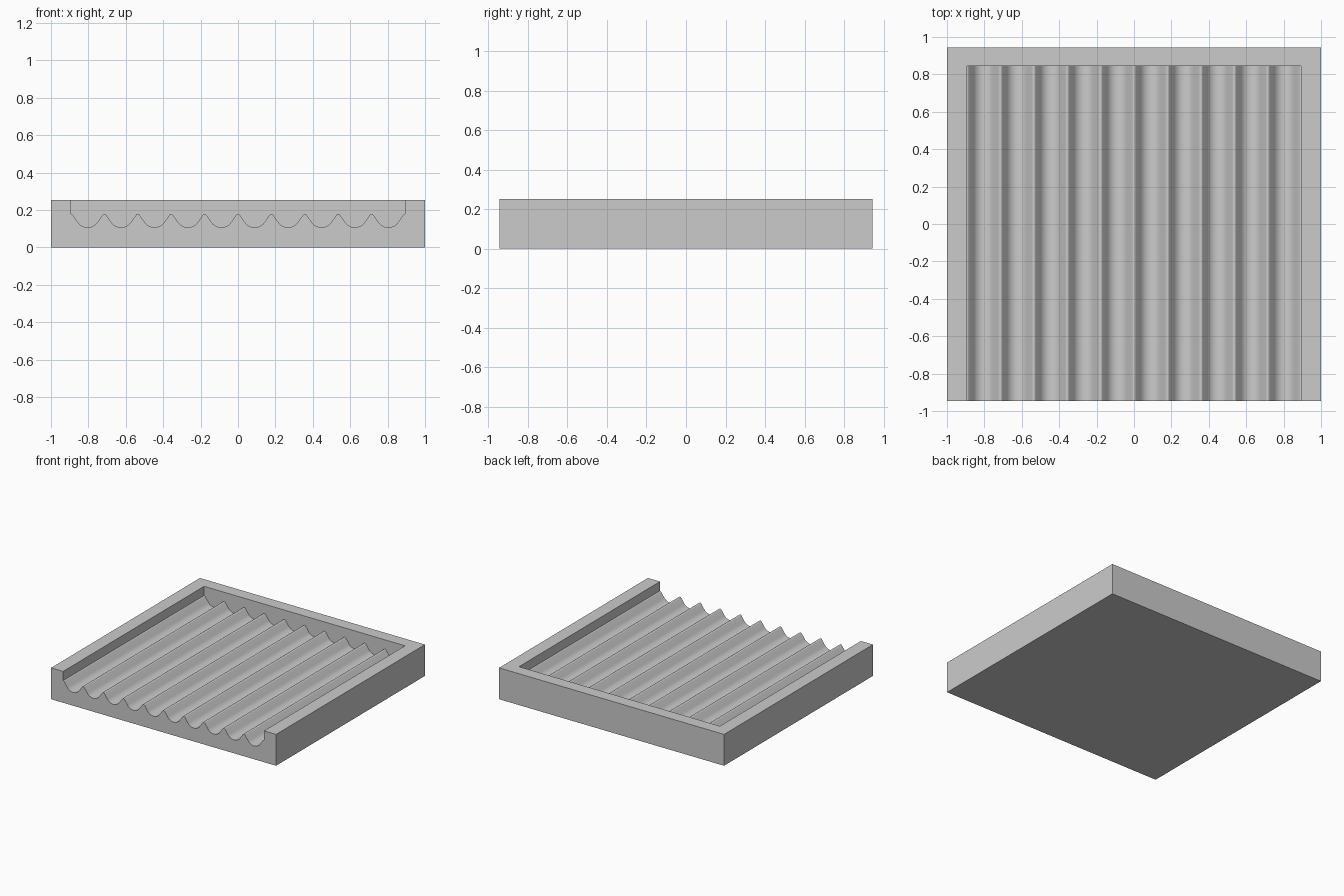
import bpy, bmesh, math

if "Cube" in bpy.data.objects:
    bpy.data.objects.remove(bpy.data.objects["Cube"])

W, D, H = 1.0, 0.945, 0.252        # half width, half depth, height
IN_X, IN_Y = 0.893, 0.845          # inner faces of side and back rims
N = 10                             # number of grooves
PITCH = 2 * IN_X / N
LOW, R, TIP = 0.107, 0.064, 0.012  # groove floor, groove radius, ridge radius
ANG = math.radians(55)
PEAK = 0.178


def half_groove(steps=7):
    """Offsets from groove centre up to ridge: groove arc, then ridge arc."""
    pts = []
    for i in range(steps + 1):
        a = ANG * i / steps
        pts.append((R * math.sin(a), LOW + R * (1 - math.cos(a))))
    for i in range(4):
        a = ANG * (1 - i / 3)
        pts.append((PITCH / 2 - TIP * math.sin(a), PEAK - TIP * (1 - math.cos(a))))
    return pts


# Wavy floor profile from left rim to right rim
half = half_groove()
profile = [(-IN_X, H), (-IN_X, PEAK)]
for k in range(N):
    cx = -IN_X + PITCH * (k + 0.5)
    groove = [(-x, z) for x, z in reversed(half)] + half[1:]
    profile += [(cx + x, z) for x, z in groove[1:]]
profile.append((IN_X, H))

bm = bmesh.new()
front = [bm.verts.new((x, -D, z)) for x, z in profile]
back = [bm.verts.new((x, IN_Y, z)) for x, z in profile]

# Outer box corners
fbl, fbr, ftr, ftl = [bm.verts.new((x, -D, z)) for x, z in ((-W, 0), (W, 0), (W, H), (-W, H))]
bbl, bbr, btr, btl = [bm.verts.new((x, D, z)) for x, z in ((-W, 0), (W, 0), (W, H), (-W, H))]

# Grooved floor with rim sides, and the inner back wall
for i in range(len(profile) - 1):
    bm.faces.new((front[i], front[i + 1], back[i + 1], back[i]))
bm.faces.new(back)

# Front face, U-shaped rim top and outer walls
bm.faces.new([fbl, fbr, ftr] + front[::-1] + [ftl])
bm.faces.new([ftl, front[0], back[0], btl])
bm.faces.new([front[-1], ftr, btr, back[-1]])
bm.faces.new([back[0], back[-1], btr, btl])
bm.faces.new([fbr, bbr, btr, ftr])
bm.faces.new([bbl, fbl, ftl, btl])
bm.faces.new([bbr, bbl, btl, btr])
bm.faces.new([fbl, bbl, bbr, fbr])
bmesh.ops.recalc_face_normals(bm, faces=bm.faces)

mesh = bpy.data.meshes.new("grooved_tray")
bm.to_mesh(mesh)
bm.free()
tray = bpy.data.objects.new("grooved_tray", mesh)
bpy.context.collection.objects.link(tray)

grey = bpy.data.materials.new("plain_grey")
grey.diffuse_color = (0.6, 0.6, 0.6, 1)
grey.use_nodes = True
grey.node_tree.nodes["Principled BSDF"].inputs["Base Color"].default_value = grey.diffuse_color
mesh.materials.append(grey)

bpy.context.view_layer.objects.active = tray
tray.select_set(True)
bpy.ops.object.shade_smooth_by_angle(angle=math.radians(35))
